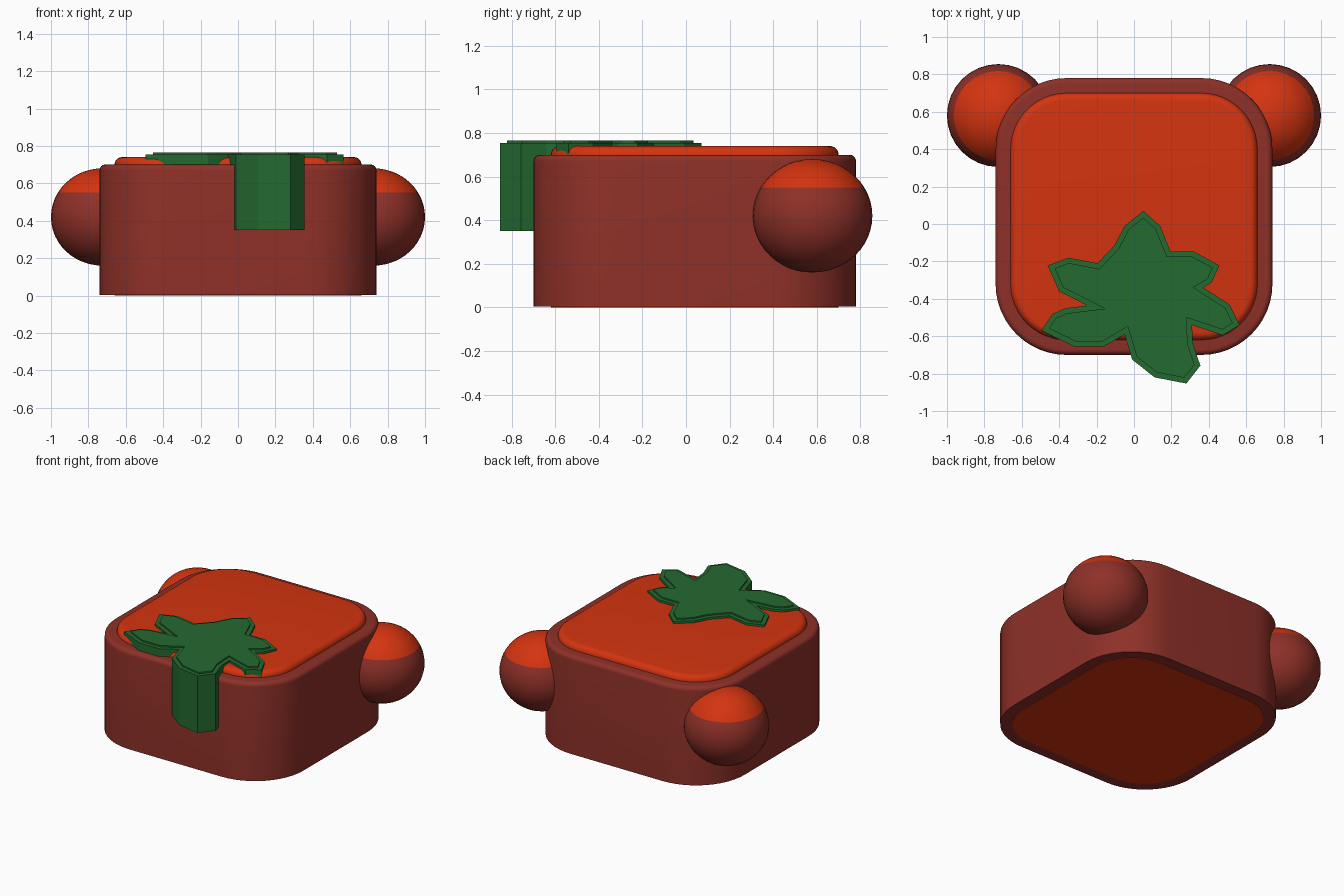
import bpy, bmesh, math

if "Cube" in bpy.data.objects:
    bpy.data.objects.remove(bpy.data.objects["Cube"])


def material(name, rgb):
    m = bpy.data.materials.new(name)
    m.diffuse_color = (*rgb, 1)
    m.use_nodes = True
    m.node_tree.nodes["Principled BSDF"].inputs["Base Color"].default_value = m.diffuse_color
    return m


BROWN = material("dark red", (0.27, 0.03, 0.021))
ORANGE = material("bright red orange", (0.66, 0.034, 0.005))
GREEN = material("leaf green", (0.017, 0.144, 0.03))


def finish(bm, name, mats, smooth=True):
    bmesh.ops.recalc_face_normals(bm, faces=bm.faces[:])
    me = bpy.data.meshes.new(name)
    bm.to_mesh(me)
    bm.free()
    ob = bpy.data.objects.new(name, me)
    bpy.context.collection.objects.link(ob)
    for m in mats:
        me.materials.append(m)
    if smooth:
        bpy.ops.object.select_all(action='DESELECT')
        bpy.context.view_layer.objects.active = ob
        ob.select_set(True)
        bpy.ops.object.shade_smooth_by_angle(angle=math.radians(35))
    return ob


def rounded_square(half, radius, cy, z, n=12):
    """Outline of a square with round corners, as a ring of points."""
    core = half - radius
    pts = []
    for k, (sx, sy) in enumerate([(1, 1), (-1, 1), (-1, -1), (1, -1)]):
        for i in range(n + 1):
            a = math.pi / 2 * (k + i / n)
            pts.append((sx * core + radius * math.cos(a),
                        cy + sy * core + radius * math.sin(a), z))
    return pts


def rounded_block(name, half, radius, z0, z1, bevel, mat):
    """Rounded square block with a rounded top edge."""
    bm = bmesh.new()
    levels = [(0, z0)]
    for i in range(7):
        a = math.pi / 2 * i / 6
        levels.append((bevel * (1 - math.cos(a)), z1 - bevel + bevel * math.sin(a)))
    rings = [[bm.verts.new(p) for p in rounded_square(half - d, radius - d, 0.04, z)]
             for d, z in levels]
    for r, s in zip(rings, rings[1:]):
        for i in range(len(r)):
            j = (i + 1) % len(r)
            bm.faces.new((r[i], r[j], s[j], s[i]))
    bm.faces.new(rings[0])
    bm.faces.new(rings[-1])
    return finish(bm, name, [mat])


# Body, and the inner block that shows as the raised top panel and the base
rounded_block("body", 0.74, 0.38, 0.003, 0.70, 0.03, BROWN)
rounded_block("top_panel", 0.66, 0.30, 0.0, 0.74, 0.04, ORANGE)

# Two ball ears at the back corners, with a coloured cap on top
for side, sx in (("left", -1), ("right", 1)):
    bm = bmesh.new()
    bmesh.ops.create_uvsphere(bm, u_segments=32, v_segments=24, radius=1)
    for v in bm.verts:
        v.co = (sx * 0.725 + v.co.x * 0.275, 0.58 + v.co.y * 0.275, 0.42 + v.co.z * 0.26)
    bmesh.ops.bisect_plane(bm, geom=bm.verts[:] + bm.edges[:] + bm.faces[:],
                           plane_co=(0, 0, 0.55), plane_no=(0, 0, 1))
    for f in bm.faces:
        f.material_index = int(f.calc_center_median().z > 0.55)
    finish(bm, side + "_ear", [BROWN, ORANGE])

# Leaf: thick flat prism with a thin inset plate on top
outline = [(0.05, 0.07), (0.14, -0.01), (0.195, -0.147), (0.32, -0.147), (0.457, -0.222),
           (0.415, -0.313), (0.37, -0.34), (0.51, -0.43), (0.565, -0.54), (0.475, -0.595),
           (0.31, -0.54), (0.315, -0.64), (0.355, -0.757), (0.28, -0.853), (0.11, -0.82),
           (-0.01, -0.725), (-0.05, -0.59), (-0.16, -0.655), (-0.32, -0.655),
           (-0.495, -0.57), (-0.435, -0.48), (-0.365, -0.45), (-0.25, -0.436),
           (-0.40, -0.36), (-0.462, -0.222), (-0.35, -0.18), (-0.195, -0.21),
           (-0.105, -0.115), (-0.05, -0.01)]
bm = bmesh.new()
low = [bm.verts.new((x, y, 0.35)) for x, y in outline]
high = [bm.verts.new((x, y, 0.755)) for x, y in outline]
bm.faces.new(low)
top = bm.faces.new(high)
for i in range(len(low)):
    j = (i + 1) % len(low)
    bm.faces.new((low[i], low[j], high[j], high[i]))
bmesh.ops.recalc_face_normals(bm, faces=bm.faces[:])
bmesh.ops.inset_region(bm, faces=[top], thickness=0.028, use_even_offset=True)
ext = bmesh.ops.extrude_face_region(bm, geom=[top])
bmesh.ops.translate(bm, vec=(0, 0, 0.01),
                    verts=[g for g in ext["geom"] if isinstance(g, bmesh.types.BMVert)])
if top.is_valid:
    bmesh.ops.delete(bm, geom=[top], context='FACES_ONLY')
finish(bm, "leaf", [GREEN], smooth=False)
